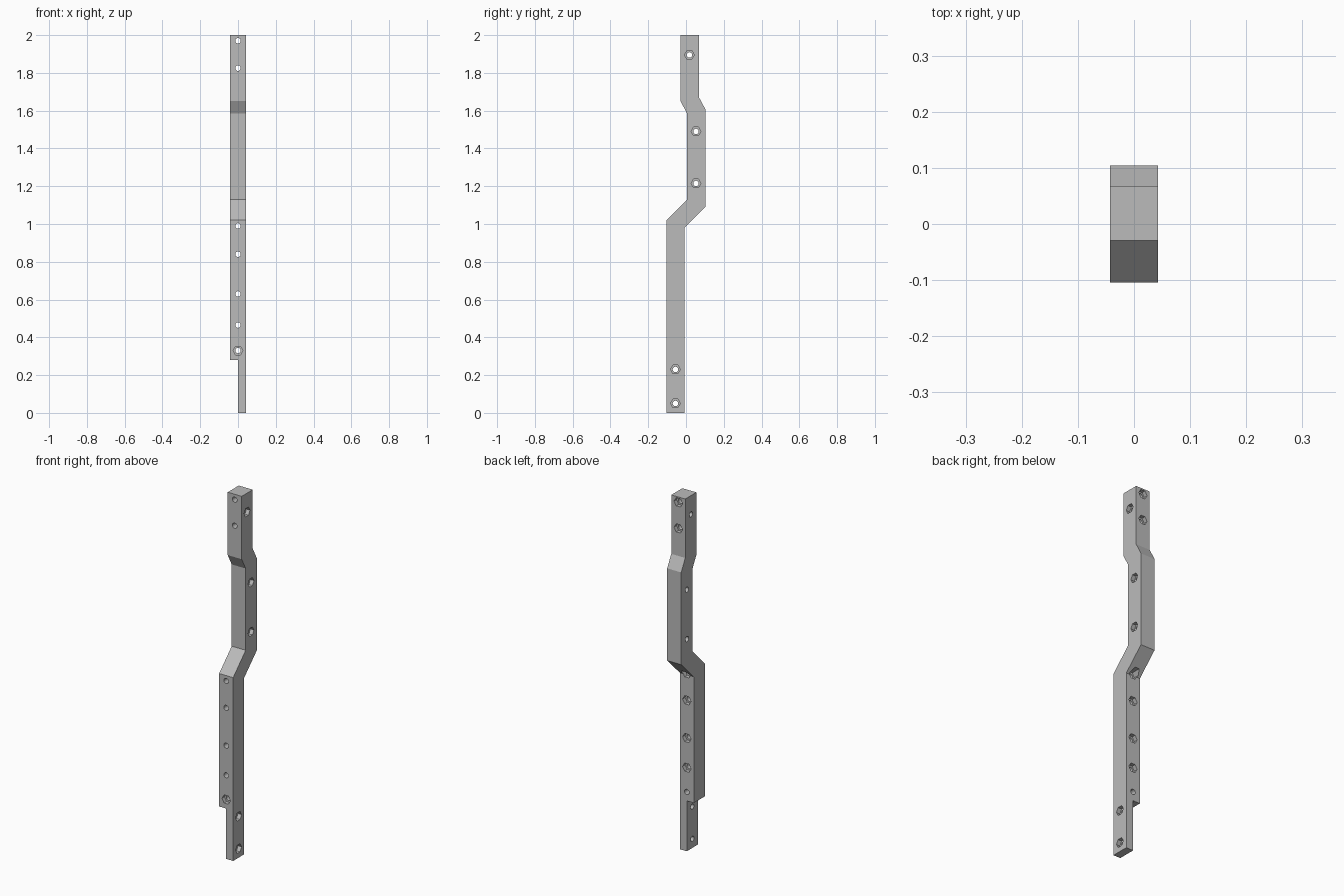
import bpy, bmesh, math
from mathutils import Matrix, Vector

cube = bpy.data.objects.get("Cube")
if cube:
    bpy.data.objects.remove(cube, do_unlink=True)

HALF = 0.043          # half width of the bar
DRILL_R = 0.0145      # through holes
NUT_R = 0.026         # hexagonal nut pockets
NUT_DEPTH = 0.022

grey = bpy.data.materials.new("plain grey")
grey.use_nodes = True
grey.diffuse_color = (0.5, 0.5, 0.5, 1)
grey.node_tree.nodes["Principled BSDF"].inputs["Base Color"].default_value = (0.5, 0.5, 0.5, 1)


def make_object(name, bm):
    bmesh.ops.recalc_face_normals(bm, faces=bm.faces)
    mesh = bpy.data.meshes.new(name)
    bm.to_mesh(mesh)
    bm.free()
    mesh.materials.append(grey)
    obj = bpy.data.objects.new(name, mesh)
    bpy.context.collection.objects.link(obj)
    return obj


def add_rod(bm, start, end, radius, sides):
    """Add a prism between two points; a corner lies across the bar."""
    start, end = Vector(start), Vector(end)
    axis = end - start
    if abs(axis.x) > abs(axis.y):
        turn = Matrix(((0, 0, 1), (1, 0, 0), (0, 1, 0))).to_4x4()   # local z -> x
    else:
        turn = Matrix(((1, 0, 0), (0, 0, -1), (0, 1, 0))).to_4x4()  # local z -> y
    bmesh.ops.create_cone(bm, cap_ends=True, segments=sides, radius1=radius,
                          radius2=radius, depth=axis.length,
                          matrix=Matrix.Translation((start + end) / 2) @ turn
                          @ Matrix.Rotation(math.pi / 2, 4, 'Z'))


def cut(target, cutter):
    cutter.hide_render = True
    mod = target.modifiers.new("cut", 'BOOLEAN')
    mod.operation, mod.solver, mod.object = 'DIFFERENCE', 'EXACT', cutter
    bpy.context.view_layer.objects.active = target
    bpy.ops.object.modifier_apply(modifier=mod.name)
    bpy.data.objects.remove(cutter, do_unlink=True)


# Cranked bar: side profile (y, z) extruded across x
profile = [(-0.104, 0), (-0.007, 0), (-0.007, 0.982), (0.104, 1.092), (0.104, 1.605),
           (0.068, 1.672), (0.068, 2), (-0.029, 2), (-0.029, 1.65), (0.006, 1.585),
           (0.006, 1.13), (-0.104, 1.02)]
bm = bmesh.new()
face = bm.faces.new([bm.verts.new((-HALF, y, z)) for y, z in profile])
side = bmesh.ops.extrude_face_region(bm, geom=[face])
bmesh.ops.translate(bm, vec=(2 * HALF, 0, 0),
                    verts=[v for v in side["geom"] if isinstance(v, bmesh.types.BMVert)])
bar = make_object("cranked_bar", bm)

# Lap notch: the lower end is half as wide
bm = bmesh.new()
bmesh.ops.create_cube(bm, size=1, matrix=Matrix.Translation((-0.1, 0, 0.13))
                      @ Matrix.Diagonal((0.2, 0.6, 0.3, 1)))
cut(bar, make_object("notch_cutter", bm))

# Bolt holes with nut pockets
drills, pockets = bmesh.new(), bmesh.new()
LOW, HIGH = (-0.104, -0.007), (-0.029, 0.068)   # front and back planes
for z, (front, back), pocket_front in [
        (0.33, LOW, True), (0.465, LOW, False), (0.63, LOW, False), (0.84, LOW, False),
        (0.99, LOW, False), (1.825, HIGH, False), (1.97, HIGH, False)]:
    add_rod(drills, (0, -0.2, z), (0, 0.2, z) if z != 0.99 else (0, 0.05, z), DRILL_R, 24)
    if pocket_front:
        add_rod(pockets, (0, front - 0.05, z), (0, front + NUT_DEPTH, z), NUT_R, 6)
    else:
        add_rod(pockets, (0, back - NUT_DEPTH, z), (0, back + 0.06, z), NUT_R, 6)
for y, z in [(-0.056, 0.05), (-0.056, 0.23), (0.053, 1.215), (0.053, 1.49), (0.018, 1.895)]:
    add_rod(drills, (-0.1, y, z), (0.1, y, z), DRILL_R, 24)
    add_rod(pockets, (HALF - NUT_DEPTH, y, z), (HALF + 0.05, y, z), NUT_R, 6)
cut(bar, make_object("drill_cutter", drills))
cut(bar, make_object("pocket_cutter", pockets))

# Round hole walls are smooth, the planed faces stay flat
bpy.ops.object.select_all(action='DESELECT')
bar.select_set(True)
bpy.context.view_layer.objects.active = bar
bpy.ops.object.shade_smooth_by_angle(angle=math.radians(20))
